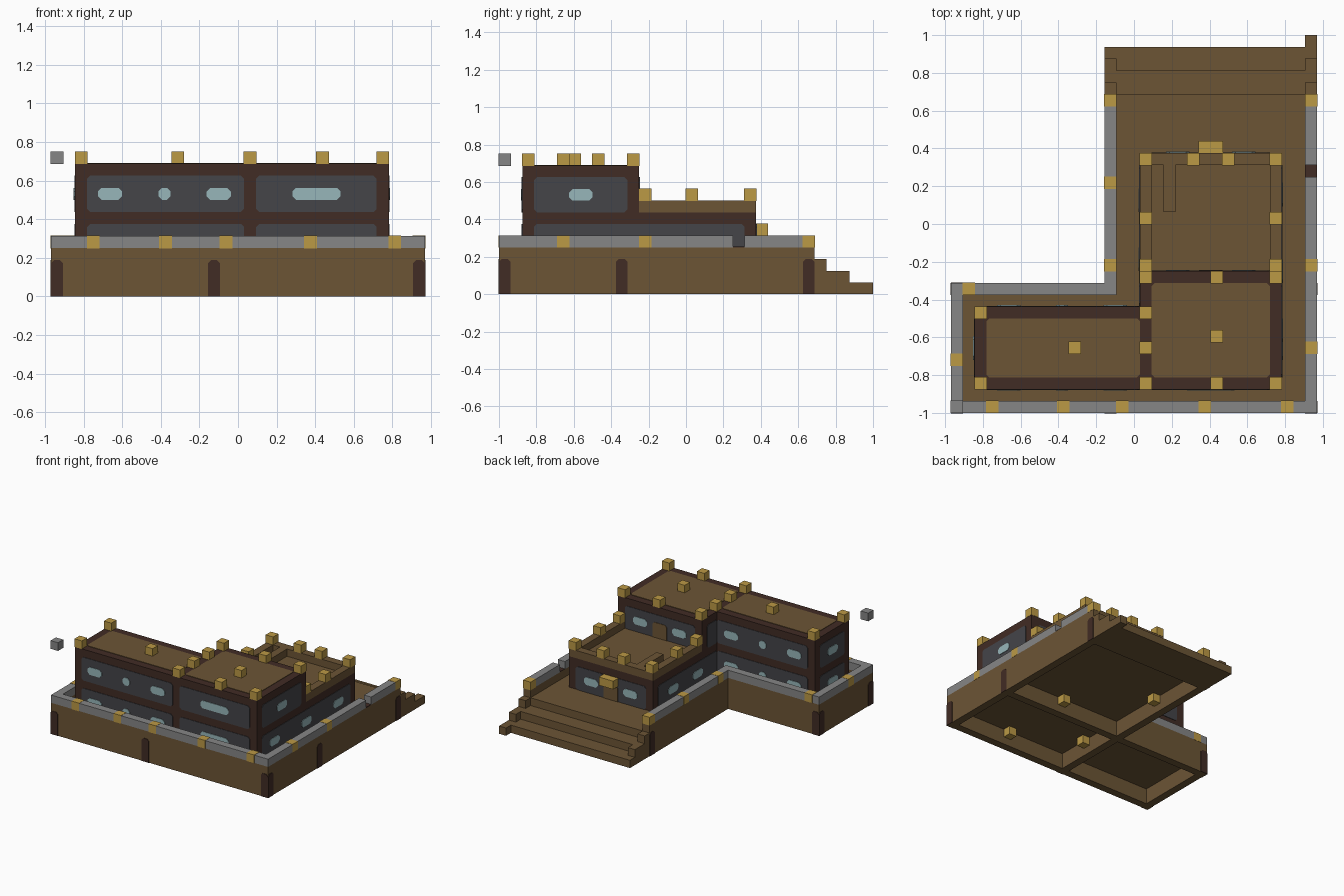
import bpy
import bmesh
from mathutils import Vector

cube = bpy.data.objects.get("Cube")
if cube:
    bpy.data.objects.remove(cube)

# Layout grid: one block is U wide, counted from the front right corner
U = 0.0625
ORIGIN = Vector((-15.5 * U, -16 * U, 0))
THIN = 0.06


def material(name, r, g, b):
    mat = bpy.data.materials.new(name)
    mat.use_nodes = True
    color = (r, g, b, 1)
    mat.diffuse_color = color
    bsdf = mat.node_tree.nodes["Principled BSDF"]
    bsdf.inputs["Base Color"].default_value = color
    bsdf.inputs["Roughness"].default_value = 0.9
    return mat


brown = material("earth brown", 0.15, 0.09, 0.036)
dark = material("dark timber", 0.053, 0.025, 0.018)
grey = material("stone grey", 0.24, 0.24, 0.24)
gold = material("lamp gold", 0.5, 0.32, 0.06)
slate = material("slate panel", 0.058, 0.058, 0.066)
glass = material("pale glass", 0.31, 0.47, 0.49)


def finish(name, bm, mat):
    bmesh.ops.recalc_face_normals(bm, faces=bm.faces)
    for v in bm.verts:
        v.co = v.co * U + ORIGIN
    mesh = bpy.data.meshes.new(name)
    bm.to_mesh(mesh)
    bm.free()
    mesh.materials.append(mat)
    obj = bpy.data.objects.new(name, mesh)
    bpy.context.collection.objects.link(obj)
    return obj


def add_box(bm, low, high):
    low, high = Vector(low), Vector(high)
    made = bmesh.ops.create_cube(bm, size=1)["verts"]
    for v in made:
        v.co = (low + high) / 2 + v.co * (high - low)


def box(name, x, y, z, mat):
    bm = bmesh.new()
    add_box(bm, (x[0], y[0], z[0]), (x[1], y[1], z[1]))
    return finish(name, bm, mat)


def lamps(name, spots, level, mat=gold):
    """Unit blocks at the given grid cells, a hair oversized."""
    bm = bmesh.new()
    e = 0.03
    for x, y in spots:
        add_box(bm, (x - e, y - e, level - e),
                (x + 1 + e, y + 1 + e, level + 1 + e))
    return finish(name, bm, mat)


# Each side maps (along, up, out) onto the grid
SIDES = {
    "front": lambda a, b, p, o: (a, p - o, b),
    "back": lambda a, b, p, o: (a, p + o, b),
    "left": lambda a, b, p, o: (p + o, a, b),
    "right": lambda a, b, p, o: (p - o, a, b),
    "top": lambda a, b, p, o: (a, b, p + o),
}


def plate(name, side, plane, a, b, mat, cut=0.25, foot=True, thick=THIN):
    """Thin plate with clipped corners on one side of a wall."""
    (l, r), (d, u) = a, b
    c, f = cut, cut if foot else 0
    ring = [(l + f, d), (r - f, d), (r, d + f), (r, u - c),
            (r - c, u), (l + c, u), (l, u - c), (l, d + f)]
    if not foot:
        ring = [(l, d), (r, d)] + ring[3:7]
    bm = bmesh.new()
    place = SIDES[side]
    inner = [bm.verts.new(place(s, t, plane, -THIN)) for s, t in ring]
    outer = [bm.verts.new(place(s, t, plane, thick)) for s, t in ring]
    bm.faces.new(inner)
    bm.faces.new(outer)
    n = len(ring)
    for i in range(n):
        j = (i + 1) % n
        bm.faces.new((inner[i], inner[j], outer[j], outer[i]))
    return finish(name, bm, mat)


def wall(name, side, plane, span, base, windows):
    """Slate panel with a row of (center, width) windows."""
    plate(name + "_panel", side, plane, span, (base, base + 3), slate)
    for center, width in windows:
        plate(name + "_window", side, plane,
              (center - width / 2, center + width / 2),
              (base + 1, base + 2), glass, cut=0.3, thick=2 * THIN)


LOWER, UPPER = 3, 7

# Foundation: outer walls, ribs and floor slabs, open underneath
for name, x, y, top in (
        ("front_wall", (0, 31), (0, 1), 4), ("left_wall", (30, 31), (0, 27), 4),
        ("right_wall", (0, 1), (0, 11), 4), ("notch_wall", (0, 14), (10, 11), 4),
        ("court_wall", (13, 14), (10, 27), 4), ("cross_rib", (13, 31), (10, 11), 3),
        ("wing_rib", (13, 14), (0, 11), 3), ("rear_rib", (13, 31), (26, 27), 3)):
    box(name, x, y, (0, top), brown)
box("wing_floor", (0.5, 14), (0.5, 10.5), (2, 3), brown)
box("main_floor", (13.5, 30.5), (0.5, 26.5), (2, 3), brown)

# Stone parapet, with an opening on the left side
for x, y in (((0, 31), (0, 1)), ((30, 31), (0, 20)), ((30, 31), (21, 27)),
             ((0, 1), (0, 11)), ((0, 14), (10, 11)), ((13, 14), (10, 27))):
    box("parapet", x, y, (4, 5), grey)
plate("opening_sill", "top", 4, (30, 31), (20, 21), dark, cut=0)

# Timber pillars on the foundation
for side, plane, spots in (("front", 0, (0, 13, 30)), ("left", 31, (0, 10, 26)),
                           ("right", 0, (0, 10)), ("back", 11, (0,)),
                           ("right", 13, (26,))):
    for s in spots:
        plate("pillar", side, plane, (s, s + 1), (0, 3), dark, foot=False)

# Rear steps with stepped cheeks
box("upper_step", (13, 31), (27, 29), (0, 2), brown)
box("lower_step", (13, 31), (29, 31), (0, 1), brown)
for x in (13, 30):
    box("cheek_top", (x, x + 1), (27, 28), (0, 3), brown)
    box("cheek_middle", (x, x + 1), (28, 30), (0, 2), brown)
box("cheek_end", (30, 31), (30, 32), (0, 1), brown)

# Timber building masses
box("wing", (2, 17), (2, 9), (3, 11), dark)
box("tower", (16, 28), (2, 12), (3, 11), dark)
box("extension", (16, 28), (11, 22), (3, 7), dark)
plate("wing_roof", "top", 11, (3, 16), (3, 8), brown)
plate("tower_roof", "top", 11, (17, 27), (3, 11), brown)

# Terrace over the extension
plate("terrace_floor", "top", 7, (16.5, 27.5), (12, 21.5), brown, cut=0)
box("terrace_rail_right", (16, 17), (12, 22), (7, 8), brown)
box("terrace_rail_left", (27, 28), (12, 22), (7, 8), brown)
box("terrace_rail_back", (16, 28), (21, 22), (7, 8), brown)
box("terrace_ledge", (18, 19), (17, 21), (7, 8), brown)

# Panels and windows repeated on both storeys
wing_windows = ((4.9, 2), (9.4, 1), (13.9, 2))
for base in (LOWER, UPPER):
    wall("wing_front", "front", 2, (3, 16), base, wing_windows)
    wall("wing_back", "back", 9, (3, 16), base, wing_windows)
    wall("wing_end", "right", 2, (3, 8), base, ((5.5, 2),))
    wall("tower_front", "front", 2, (17, 27), base, ((22, 4),))
wall("tower_side", "left", 28, (3, 11), UPPER, ((7, 2),))
wall("tower_court", "right", 16, (9, 11), UPPER, ())
wall("long_side", "left", 28, (3, 21), LOWER, ((5.5, 2), (12, 2), (18.5, 2)))
wall("court_side", "right", 16, (9, 21), LOWER, ((13, 2), (18, 2)))

# Rear walls with doors
for name, plane, base in (("tower_back", 12, UPPER), ("extension_back", 22, LOWER)):
    wall(name, "back", plane, (17, 27), base, ((19.2, 2), (24.8, 2)))
    plate(name + "_door", "back", plane, (21, 23), (base, base + 2), brown,
          foot=False, thick=2 * THIN)

# Lamps
lamps("roof_lamps", [(2, 2), (2, 8), (10, 5), (22, 6)]
      + [(16, y) for y in (2, 5, 8, 11)]
      + [(x, y) for x in (22, 27) for y in (2, 11)], 11)
lamps("terrace_lamps", [(x, y) for x in (16, 27) for y in (12, 16, 21)]
      + [(20, 21), (23, 21)], 8)
lamps("door_lamp", [(21, 22), (22, 22)], 5)
lamps("parapet_lamps", [(x, 0) for x in (3, 9, 14, 21, 28)]
      + [(13, y) for y in (12, 19, 26)]
      + [(30, y) for y in (5, 12, 26)] + [(0, 4), (1, 10)], 4)
lamps("cellar_lamps", [(x, y) for x in (14, 29) for y in (5, 18)]
      + [(22, y) for y in (1, 9, 11, 25)], 1)

# Loose stone block hovering over the corner
lamps("corner_block", [(0, 0)], 11, grey)
